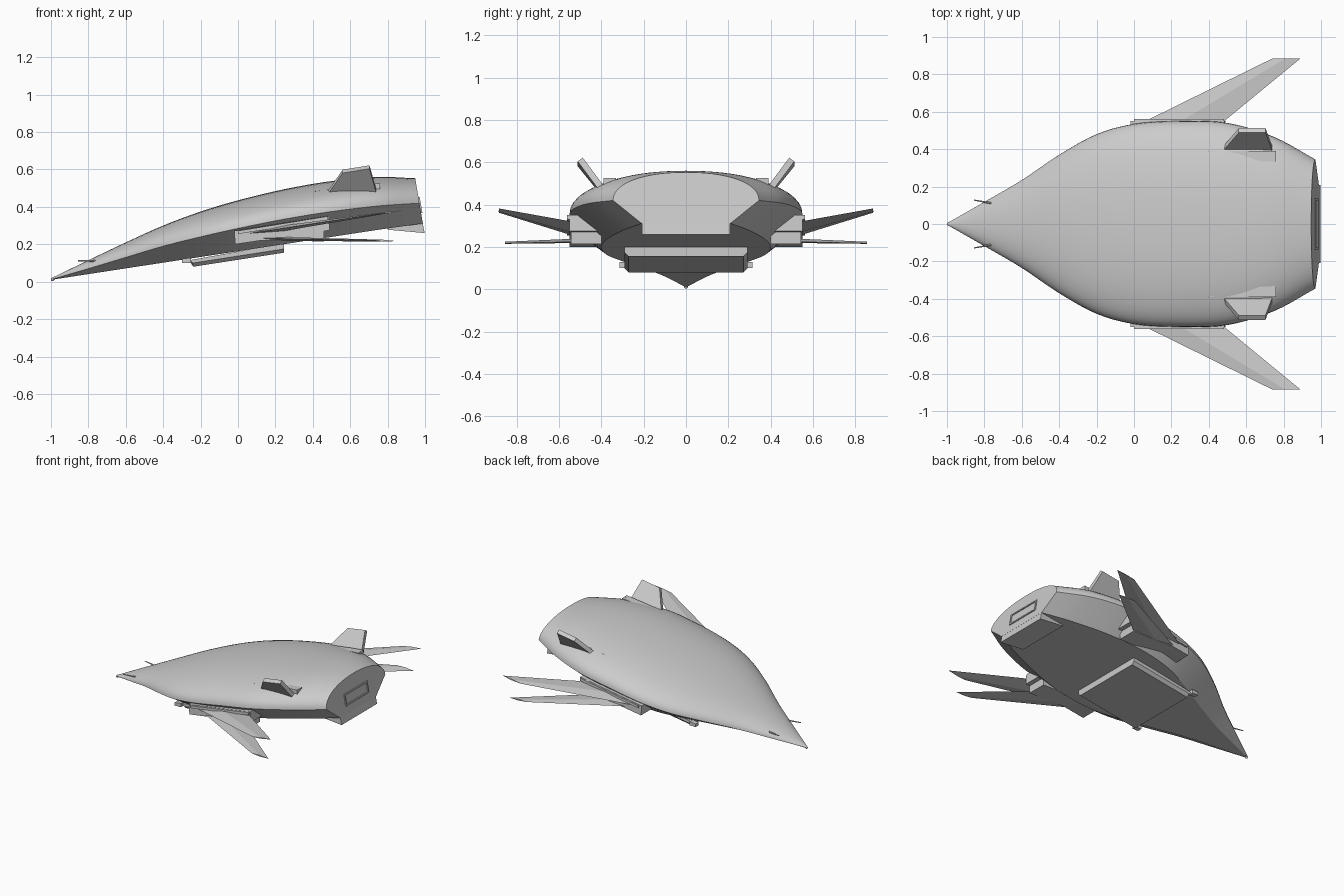
import bpy, bmesh, math
from mathutils import Vector

cube = bpy.data.objects.get("Cube")
if cube:
    bpy.data.objects.remove(cube)

hull_grey = bpy.data.materials.new("hull_grey")
hull_grey.use_nodes = True
GREY = (0.6, 0.6, 0.6, 1)
hull_grey.diffuse_color = GREY
hull_grey.node_tree.nodes["Principled BSDF"].inputs["Base Color"].default_value = GREY


def finish(name, bm, mirror=False, smooth=False):
    """Turn a bmesh into an object, optionally mirrored across the centre line."""
    bmesh.ops.recalc_face_normals(bm, faces=bm.faces)
    mesh = bpy.data.meshes.new(name)
    bm.to_mesh(mesh)
    bm.free()
    mesh.materials.append(hull_grey)
    ob = bpy.data.objects.new(name, mesh)
    bpy.context.collection.objects.link(ob)
    if mirror:
        mod = ob.modifiers.new("mirror", "MIRROR")
        mod.use_axis = (False, True, False)
    if smooth:
        bpy.ops.object.select_all(action="DESELECT")
        ob.select_set(True)
        bpy.context.view_layer.objects.active = ob
        bpy.ops.object.shade_smooth_by_angle(angle=math.radians(28))
    return ob


def loft(name, rings, **options):
    """Skin matching closed rings and cap both ends."""
    bm = bmesh.new()
    loops = [[bm.verts.new(p) for p in ring] for ring in rings]
    n = len(loops[0])
    for a, b in zip(loops, loops[1:]):
        for i in range(n):
            j = (i + 1) % n
            bm.faces.new((a[i], a[j], b[j], b[i]))
    bm.faces.new(loops[0])
    bm.faces.new(loops[-1])
    return finish(name, bm, **options)


def side_prism(name, outline, y0, y1, **options):
    """Extrude an x-z outline across y."""
    return loft(name, [[(x, y, z) for x, z in outline] for y in (y0, y1)], **options)


def blade(name, root, tip, normal, root_thick, tip_thick):
    """Tapered wing with a thin diamond section; root and tip are (leading, trailing)."""
    rings = []
    for (lead, trail), thick in ((root, root_thick), (tip, tip_thick)):
        lead, trail = Vector(lead), Vector(trail)
        mid, off = lead.lerp(trail, 0.45), Vector(normal).normalized() * thick / 2
        rings.append([lead, mid + off, trail, mid - off])
    return loft(name, rings, mirror=True)


def rod(name, start, end, r0, r1, sides=10):
    start, end = Vector(start), Vector(end)
    turn = (end - start).to_track_quat("Z", "Y")
    rings = []
    for centre, r in ((start, r0), (end, r1)):
        rings.append([centre + turn @ Vector((r * math.cos(a), r * math.sin(a), 0))
                      for a in (math.tau * i / sides for i in range(sides))])
    return loft(name, rings, mirror=True, smooth=True)


# Hull stations: x, chine half width, chine height, crown height, belly half width
STATIONS = [
    (-1.0, 0.004, 0.012, 0.018, 0.003),
    (-0.8, 0.118, 0.07, 0.115, 0.06),
    (-0.6, 0.235, 0.13, 0.21, 0.125),
    (-0.4, 0.37, 0.19, 0.3, 0.21),
    (-0.2, 0.48, 0.24, 0.375, 0.3),
    (0.0, 0.535, 0.285, 0.435, 0.375),
    (0.25, 0.55, 0.335, 0.495, 0.4),
    (0.5, 0.54, 0.375, 0.538, 0.37),
    (0.75, 0.465, 0.405, 0.56, 0.3),
    (0.97, 0.345, 0.42, 0.553, 0.21),
]


def belly_z(x):
    return 0.01 + 0.153 * (x + 1)


def slope(i):
    a, b = STATIONS[max(i - 1, 0)], STATIONS[min(i + 1, len(STATIONS) - 1)]
    return [(q - p) / (b[0] - a[0]) for p, q in zip(a, b)]


def station(i, t):
    """Smooth cubic blend between neighbouring stations."""
    a, b = STATIONS[i], STATIONS[i + 1]
    d = b[0] - a[0]
    return [p + (q - p) * t * t * (3 - 2 * t)
            + d * t * (1 - t) * (m * (1 - t) - n * t)
            for p, q, m, n in zip(a, b, slope(i), slope(i + 1))]


def hull_ring(values, arc=28):
    x, width, chine, crown, belly = values
    ring = []
    for k in range(arc + 1):
        a = math.pi * k / arc
        c, s = math.cos(a), math.sin(a)
        ring.append((width * math.copysign(abs(c) ** 0.92, c),
                     chine + (crown - chine) * abs(s) ** 0.92))
    ring += [(-belly, belly_z(x)), (belly, belly_z(x))]
    # the tail plane leans forward toward the crown
    lean = 0.17 * max(0, (x - 0.75) / 0.22)
    return [(x + (chine - z) * lean, y, z) for y, z in ring]


STEPS = 5
rings = [hull_ring(station(i, k / STEPS))
         for i in range(len(STATIONS) - 1) for k in range(STEPS)]
rings.append(hull_ring(STATIONS[-1]))
loft("hull", rings, smooth=True)

# Nose tip bead
bm = bmesh.new()
bmesh.ops.create_uvsphere(bm, u_segments=12, v_segments=8, radius=0.009)
bmesh.ops.translate(bm, verts=bm.verts, vec=(-0.991, 0, 0.012))
finish("nose_tip", bm, smooth=True)

# Belly engine box and rear body flap
bottom = [(-0.26, 0.115), (-0.24, 0.08), (0.245, 0.155), (0.245, 0.205)]
loft("engine_box", [
    [(x, y, z + (lift if i in (1, 2) else 0)) for i, (x, z) in enumerate(bottom)]
    for y, lift in ((-0.292, 0.02), (-0.272, 0), (0.272, 0), (0.292, 0.02))])
side_prism("engine_side_lug", [(-0.3, 0.1), (-0.3, 0.122), (-0.25, 0.128), (-0.25, 0.1)],
           0.28, 0.315, mirror=True)
side_prism("body_flap", [(0.8, 0.285), (0.8, 0.278), (0.998, 0.26), (0.985, 0.325)],
           -0.208, 0.208)

# Side fairings with a raised rail
side_prism("wing_fairing", [(-0.015, 0.2), (-0.02, 0.272), (0.485, 0.352), (0.49, 0.275)],
           0.4, 0.55, mirror=True)
side_prism("fairing_rail", [(0.0, 0.255), (0.0, 0.272), (0.48, 0.35), (0.48, 0.33)],
           0.54, 0.562, mirror=True)

# Upper and lower swept wings
blade("upper_wing", ((0.04, 0.54, 0.255), (0.47, 0.54, 0.32)),
      ((0.74, 0.885, 0.362), (0.89, 0.885, 0.382)), (-0.15, -0.2, 1), 0.03, 0.008)
blade("lower_wing", ((0.1, 0.54, 0.232), (0.46, 0.54, 0.224)),
      ((0.71, 0.855, 0.222), (0.85, 0.855, 0.217)), (0, 0, 1), 0.02, 0.01)
side_prism("lower_wing_mount", [(0.1, 0.222), (0.1, 0.26), (0.46, 0.29), (0.46, 0.215)],
           0.4, 0.545, mirror=True)

# Canted tail fins
fin_outline = [(0.465, 0.39, 0.455), (0.56, 0.5, 0.59), (0.703, 0.5, 0.613), (0.745, 0.39, 0.465)]
offset = Vector((0, 0.012, -0.009))
loft("tail_fin", [[Vector(p) + offset * s for p in fin_outline] for s in (-1, 1)], mirror=True)

# Slim pods beside the fins
side_prism("fin_pod", [(0.38, 0.465), (0.4, 0.482), (0.76, 0.527), (0.76, 0.48)],
           0.362, 0.39, mirror=True)
loft("fin_pod_tail", [[(x, y, z) for y, z in ((inner, 0.49), (inner, top), (0.385, top), (0.385, 0.49))]
                      for x, inner, top in ((0.5, 0.36, 0.495), (0.66, 0.335, 0.518), (0.76, 0.332, 0.526))],
     mirror=True)

# Nose probes and small thruster ports
rod("nose_probe", (-0.855, 0.128, 0.112), (-0.735, 0.106, 0.11), 0.003, 0.006)
rod("thruster_port", (-0.675, 0.165, 0.122), (-0.645, 0.18, 0.13), 0.01, 0.013)


# Rear hatch frame lying on the sloping tail face
def hatch_bar(name, y0, y1, z0, z1):
    def face_x(z):
        return 0.97 + (0.42 - z) * 0.17
    side_prism(name, [(face_x(z) + d, z) for z, d in
                      ((z0, -0.01), (z0, 0.007), (z1, 0.007), (z1, -0.01))], y0, y1)


for z in (0.368, 0.442):
    hatch_bar("hatch_rail", -0.135, 0.135, z, z + 0.01)
for y in (-0.135, 0.125):
    hatch_bar("hatch_post", y, y + 0.01, 0.368, 0.452)
